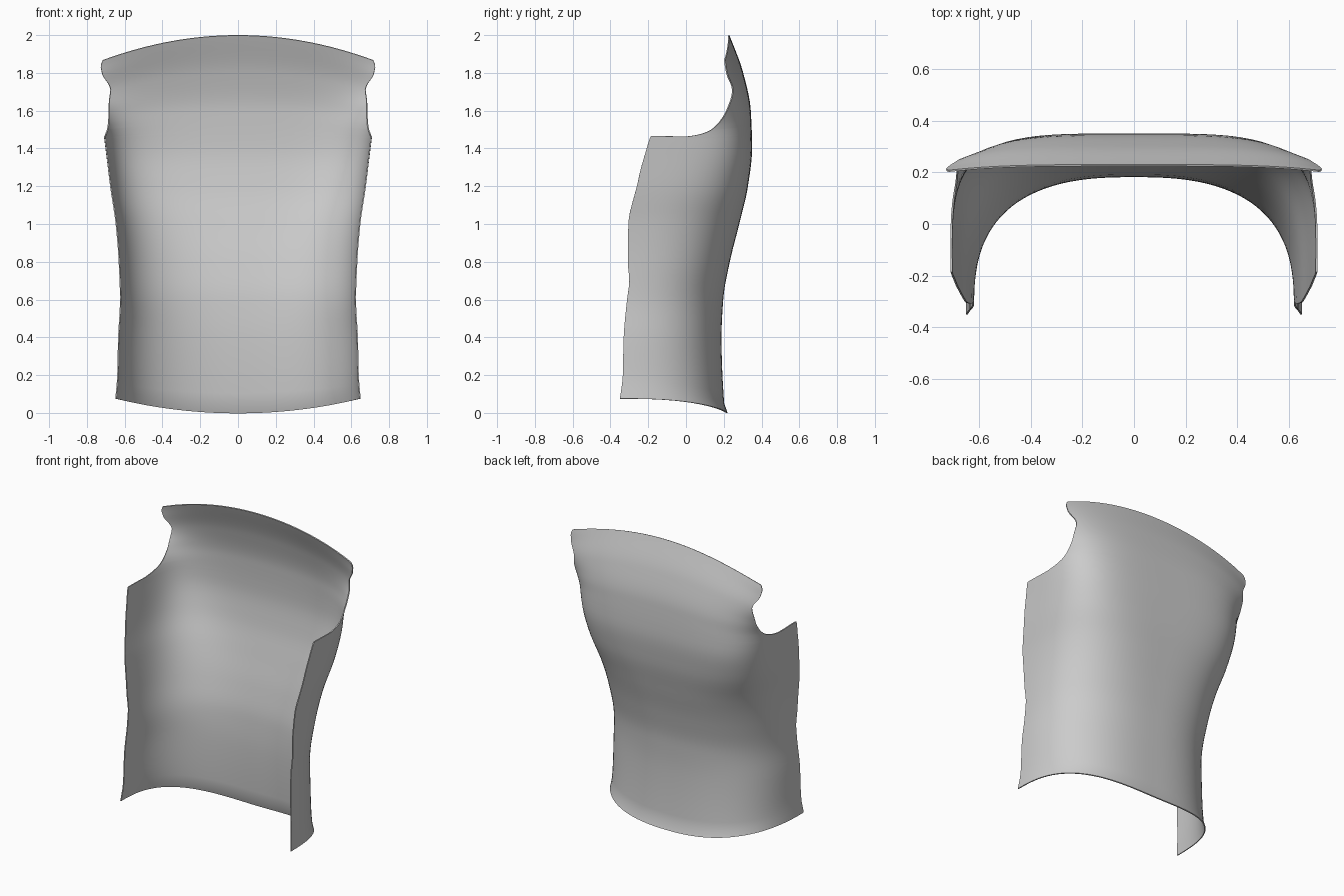
import bpy, bmesh, math

if "Cube" in bpy.data.objects:
    bpy.data.objects.remove(bpy.data.objects["Cube"])


def curve(pts):
    """Monotone cubic interpolator through (x, y) points."""
    d = [(b[1] - a[1]) / (b[0] - a[0]) for a, b in zip(pts, pts[1:])]
    m = [d[0]] + [2 * p * q / (p + q) if p * q > 0 else 0 for p, q in zip(d, d[1:])] + [d[-1]]

    def f(x):
        x = min(max(x, pts[0][0]), pts[-1][0])
        i = max(k for k in range(len(d)) if x >= pts[k][0])
        h = pts[i + 1][0] - pts[i][0]
        t = (x - pts[i][0]) / h
        return (pts[i][1] * (2 * t**3 - 3 * t * t + 1) + h * m[i] * (t**3 - 2 * t * t + t)
                + pts[i + 1][1] * (3 * t * t - 2 * t**3) + h * m[i + 1] * (t**3 - t * t))
    return f


# Profiles by height: spine line, front edge with armhole, section half width,
# section centre, section squareness, rise of the middle over the sides
back = curve([(0, .22), (.05, .202), (.4, .188), (.6, .197), (.8, .232), (1, .282),
              (1.2, .328), (1.4, .35), (1.6, .343), (1.8, .303), (2, .23)])
edge = curve([(.09, -.35), (.2, -.335), (.4, -.33), (.6, -.312), (.7, -.3), (.8, -.308),
              (1, -.305), (1.2, -.258), (1.45, -.185), (1.456, -.1), (1.462, 0), (1.475, .08),
              (1.5, .14), (1.55, .19), (1.6, .22), (1.7, .25), (1.8, .22), (1.87, .208)])
width = curve([(.09, .65), (.2, .64), (.4, .635), (.6, .625), (.8, .632), (1, .648),
               (1.2, .678), (1.4, .703), (1.5, .717), (1.6, .76), (1.7, .85), (1.8, .94),
               (1.87, 1.09)])
centre = curve([(.09, -.36), (.4, -.335), (1, -.31), (1.2, -.262), (1.45, -.19), (1.87, -.1)])
square = curve([(.09, 2.7), (.5, 2.6), (.9, 3), (1.4, 4.2), (1.6, 4), (1.87, 3.6)])
rise = curve([(.09, -.09), (.2, -.05), (.5, 0), (1.1, 0), (1.5, .04), (1.7, .085), (1.87, .13)])
lift = curve([(1.1, 0), (1.45, .015), (1.87, .015)])


def span(a, b, n):
    return [a + (b - a) * i / n for i in range(n)]


levels = span(.09, 1.44, 36) + span(1.44, 1.5, 24) + span(1.5, 1.87, 20) + [1.87]
COLS = 64

# Wrap-around back shell, one superellipse arc per level
bm = bmesh.new()
rows = []
for v in levels:
    k = rise(v)
    b, e, w, c, n = back(v + k), edge(v), width(v), centre(v), square(v)
    t = max((e - c) / (b - c), 0)
    fx = (1 - t**n) ** (1 / n)
    end = math.atan2(fx, t)
    row = []
    for j in range(COLS + 1):
        p = end * (2 * j / COLS - 1)
        s, q = math.sin(p), math.cos(p)
        r = (abs(s)**n + abs(q)**n) ** (-1 / n)
        x, y = w * r * s, c + (b - c) * r * q
        z = v + k * (1 - (x / .71)**2) + lift(v) * max(0, -y / .18)
        row.append(bm.verts.new((x, y, z)))
    rows.append(row)
for lo, hi in zip(rows, rows[1:]):
    for j in range(COLS):
        bm.faces.new((lo[j], hi[j], hi[j + 1], lo[j + 1]))
low = min(vt.co.z for vt in bm.verts)
for vt in bm.verts:
    vt.co.z -= low

mesh = bpy.data.meshes.new("back_shell")
bm.to_mesh(mesh)
bm.free()
shell = bpy.data.objects.new("back_shell", mesh)
bpy.context.collection.objects.link(shell)

# Thin wall, grown inward
solid = shell.modifiers.new("wall", 'SOLIDIFY')
solid.thickness = .007
solid.offset = -1

bpy.context.view_layer.objects.active = shell
shell.select_set(True)
bpy.ops.object.modifier_apply(modifier="wall")
bpy.ops.object.shade_smooth_by_angle(angle=math.radians(50))
